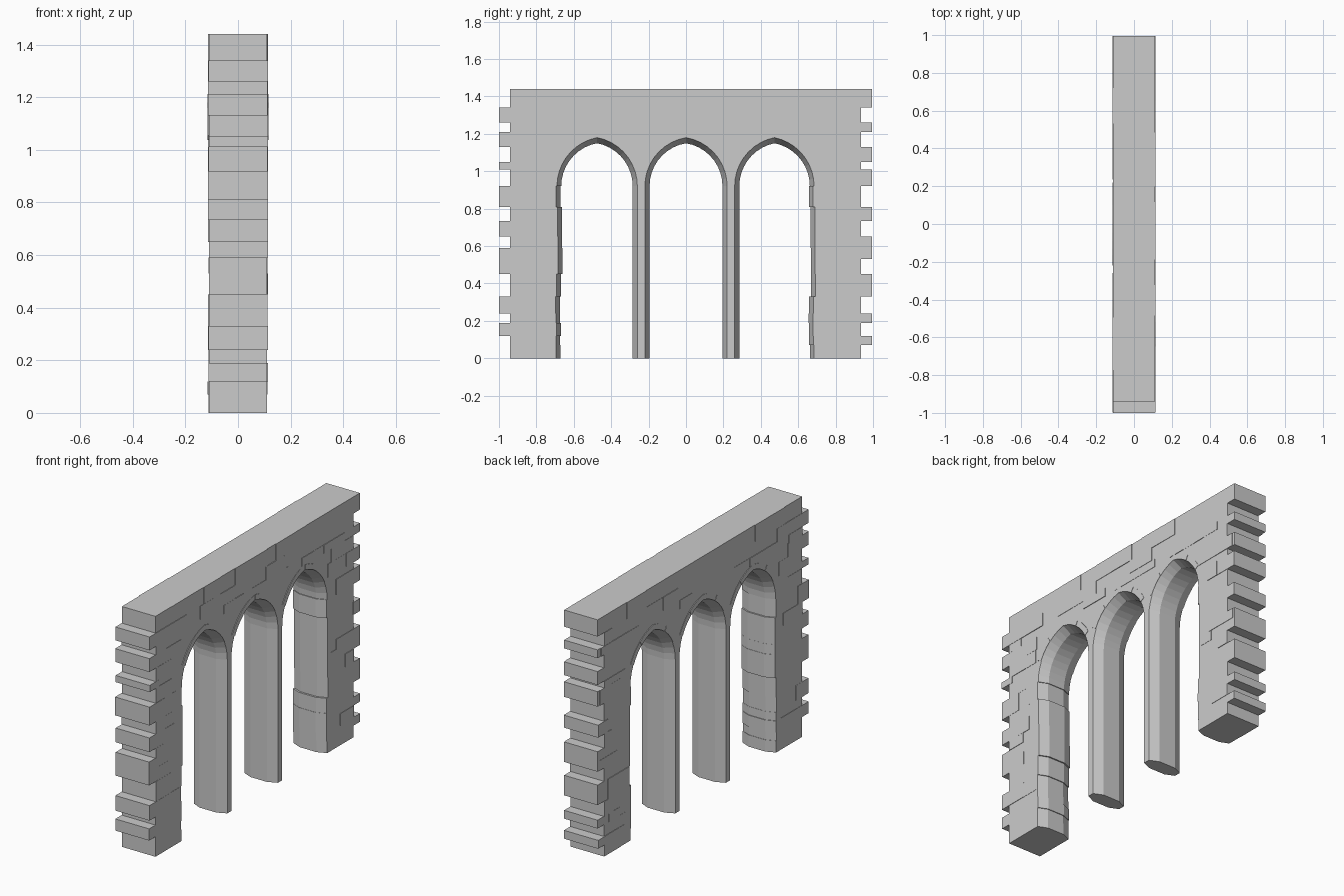
import bpy, bmesh, math, random

if "Cube" in bpy.data.objects:
    bpy.data.objects.remove(bpy.data.objects["Cube"])
random.seed(4)

X_FACE, X_MID, SPRING, TOP = 0.111, 0.055, 0.92, 1.44
# openings: (left, right) at the wall face and at the middle of the thickness
FACE = [(-0.69, -0.26), (-0.22, 0.22), (0.26, 0.685)]
MID = [(-0.667, -0.285), (-0.195, 0.195), (0.285, 0.662)]
# stone course heights, and the courses that stick out at each end
COURSES = [0, .07, .12, .19, .24, .33, .45, .53, .59, .65, .735, .81, .92,
           1.01, 1.05, 1.13, 1.21, 1.26, 1.34, TOP]
LEFT = [2, 4, 6, 8, 10, 12, 14, 16, 18]
LEFT = [2, 4, 6, 7, 9, 11, 13, 15, 17]
RIGHT = [1, 3, 5, 7, 8, 10, 12, 14, 16, 18]
JAMB = [0, .07, .12, .19, .24, .33, .45, .59, .65, .81, SPRING]
STEPS = {s: [random.uniform(-0.008, 0.008) for _ in JAMB[1:]] for s in (0, 2)}


def ends(i):
    return (-1.0 if i in LEFT else -0.94), (0.995 if i in RIGHT else 0.935)


def half_arc(w, h, n=9):
    """Quarter of a slightly pointed arch, from springing to apex."""
    r = (w * w + h * h) / (2 * w)
    a_end = math.asin(h / r)
    return [(r - w - r * math.cos(a_end * k / n), r * math.sin(a_end * k / n))
            for k in range(n + 1)]


def arch(span, h, n=9):
    c, w = sum(span) / 2, (span[1] - span[0]) / 2
    left = half_arc(w, h, n)
    return [(c + y, SPRING + z) for y, z in left] + \
           [(c - y, SPRING + z) for y, z in left[-2::-1]]


def outline(spans, h):
    pts = [(-0.94, 0)]
    for i, (a, b) in enumerate(spans):
        up, down = [(a, 0)], [(b, 0)]
        if i in STEPS:
            steps = [(z, s) for k, s in enumerate(STEPS[i])
                     for z in JAMB[k:k + 2]]
            if i == 0:
                up = [(a + s, z) for z, s in steps]
            else:
                down = [(b + s, z) for z, s in reversed(steps)]
        pts += up + arch((a, b), h) + down
    n = len(COURSES) - 1
    for i in range(n):
        pts += [(ends(i)[1], z) for z in COURSES[i:i + 2]]
    for i in reversed(range(n)):
        pts += [(ends(i)[0], z) for z in (COURSES[i + 1], COURSES[i])]
    return [p for k, p in enumerate(pts) if p != pts[k - 1]]


def finish(bm, name):
    bmesh.ops.recalc_face_normals(bm, faces=bm.faces)
    me = bpy.data.meshes.new(name)
    bm.to_mesh(me)
    bm.free()
    ob = bpy.data.objects.new(name, me)
    bpy.context.collection.objects.link(ob)


# wall with three arched openings, jambs tapering towards both faces
bm = bmesh.new()
face, mid = outline(FACE, 0.26), outline(MID, 0.23)
rings = [[bm.verts.new((x, y, z)) for y, z in prof] for x, prof in
         ((-X_FACE, face), (-X_MID, mid), (X_MID, mid), (X_FACE, face))]
for r0, r1 in zip(rings, rings[1:]):
    for k in range(len(r0)):
        j = (k + 1) % len(r0)
        bm.faces.new((r0[k], r0[j], r1[j], r1[k]))
caps = [bm.faces.new(rings[0]), bm.faces.new(rings[-1])]
bm.normal_update()
bmesh.ops.triangulate(bm, faces=caps, ngon_method='EAR_CLIP')
finish(bm, "arcade_wall")


def plate(bm, quad, side, depth):
    """Thin stone slab laid on one wall face."""
    lo = [bm.verts.new((side * (X_FACE - 0.003), y, z)) for y, z in quad]
    hi = [bm.verts.new((side * (X_FACE + depth), y, z)) for y, z in quad]
    bm.faces.new(lo)
    bm.faces.new(hi)
    for k in range(4):
        j = (k + 1) % 4
        bm.faces.new((lo[k], lo[j], hi[j], hi[k]))


def in_opening(y, z):
    for a, b in FACE:
        w, dy = (b - a) / 2, abs(y - (a + b) / 2)
        r = (w * w + 0.26 ** 2) / (2 * w)
        if z < SPRING and dy < w + 0.009:
            return True
        if z >= SPRING and math.hypot(dy + r - w, z - SPRING) < r + 0.03:
            return True
    return False


# slightly raised facing stones in the courses on both sides
bm = bmesh.new()
for side in (-1, 1):
    for i, (z0, z1) in enumerate(zip(COURSES, COURSES[1:])):
        y, end = ends(i)
        y, end = y + 0.001, end - 0.001
        while y < end - 0.03:
            y1 = min(end, y + random.uniform(0.08, 0.2))
            hit = any(in_opening(y + (y1 - y) * p / 6, z0 + (z1 - z0) * q / 3)
                      for p in range(7) for q in range(4))
            if not hit and random.random() < 0.55:
                plate(bm, [(y, z0), (y1, z0), (y1, z1), (y, z1)], side,
                      random.uniform(0.001, 0.004))
            y = y1
finish(bm, "facing_stones")

# raised arch stones around each opening
bm = bmesh.new()
for a, b in FACE:
    inner, outer = arch((a, b), 0.26), arch((a - 0.032, b + 0.032), 0.292)
    for side in (-1, 1):
        for k in range(3, len(inner) - 4):
            plate(bm, [inner[k], inner[k + 1], outer[k + 1], outer[k]], side,
                  0.002 + 0.002 * (k // 3 % 2))
finish(bm, "arch_stones")
